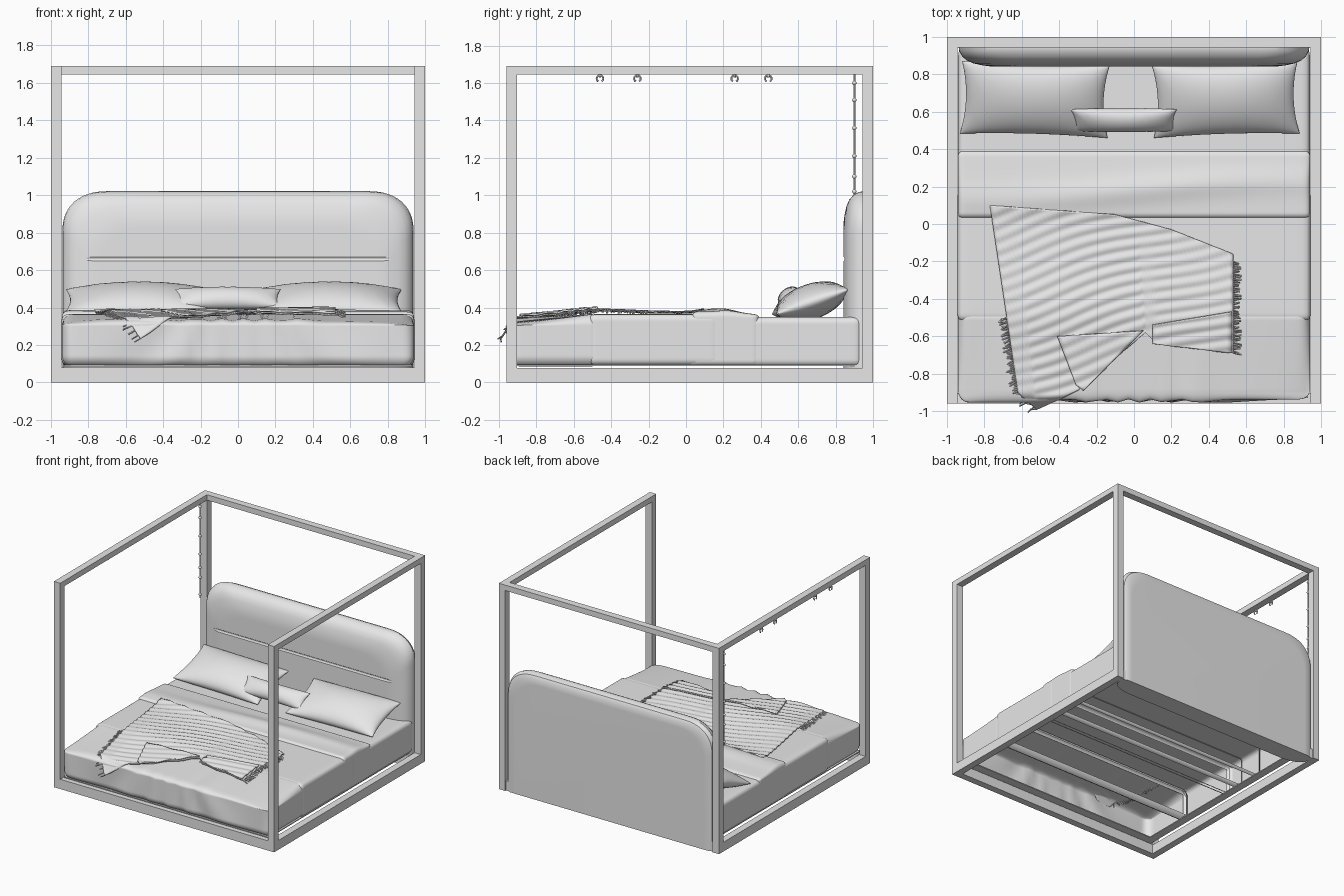
import bpy, bmesh, math, random
from mathutils import Vector, Matrix

random.seed(4)
cube = bpy.data.objects.get("Cube")
if cube:
    bpy.data.objects.remove(cube, do_unlink=True)

grey = bpy.data.materials.new("light_grey")
grey.use_nodes = True
grey.diffuse_color = (0.8, 0.8, 0.8, 1)
grey.node_tree.nodes["Principled BSDF"].inputs["Base Color"].default_value = (0.8, 0.8, 0.8, 1)


def finish(name, bm, smooth=None):
    bmesh.ops.recalc_face_normals(bm, faces=bm.faces[:])
    me = bpy.data.meshes.new(name)
    bm.to_mesh(me)
    bm.free()
    me.materials.append(grey)
    ob = bpy.data.objects.new(name, me)
    bpy.context.collection.objects.link(ob)
    if smooth:
        bpy.ops.object.select_all(action='DESELECT')
        ob.select_set(True)
        bpy.context.view_layer.objects.active = ob
        bpy.ops.object.shade_smooth_by_angle(angle=math.radians(smooth))
    return ob


def box(name, lo, hi):
    lo, hi = Vector(lo), Vector(hi)
    bm = bmesh.new()
    bmesh.ops.create_cube(bm, size=1, matrix=Matrix.Translation((lo + hi) / 2)
                          @ Matrix.Diagonal((*(hi - lo), 1)))
    return finish(name, bm)


def cover(name, lo, hi, r, cuts, open_sides, shift=None):
    """Rounded hollow cloth cover, open below and on the given sides."""
    lo, hi = Vector(lo), Vector(hi)
    mid, half = (lo + hi) / 2, (hi - lo) / 2
    bm = bmesh.new()
    bmesh.ops.create_cube(bm, size=2)
    bmesh.ops.subdivide_edges(bm, edges=bm.edges[:], cuts=cuts, use_grid_fill=True)
    outs = {}
    for v in bm.verts:
        p = Vector([math.sin(c * math.pi / 2) * h for c, h in zip(v.co, half)])
        core = Vector([max(r - h, min(h - r, c)) for c, h in zip(p, half)])
        outs[v] = (p - core).normalized()
        v.co = mid + core + outs[v] * r
    bm.normal_update()
    dirs = [Vector(d) for d in ((0, 0, -1), *open_sides)]
    gone = [f for f in bm.faces if any(f.normal.dot(d) > 0.95 for d in dirs)]
    if shift:
        for v, out in outs.items():
            v.co += shift(v.co, out)
    bmesh.ops.delete(bm, geom=gone, context='FACES')
    return finish(name, bm, 60)


def grid(name, fn, nu, nv, thick):
    bm = bmesh.new()
    rows = [[bm.verts.new(fn(i / nu, j / nv)) for i in range(nu + 1)] for j in range(nv + 1)]
    for a, b in zip(rows, rows[1:]):
        for i in range(nu):
            bm.faces.new((a[i], a[i + 1], b[i + 1], b[i]))
    ob = finish(name, bm, 60)
    mod = ob.modifiers.new("thickness", 'SOLIDIFY')
    mod.thickness, mod.offset = thick, 0


def rod(bm, a, b, r, sides=5):
    a, b = Vector(a), Vector(b)
    d = b - a
    m = Matrix.Translation((a + b) / 2) @ d.to_track_quat('Z', 'Y').to_matrix().to_4x4()
    bmesh.ops.create_cone(bm, cap_ends=True, segments=sides, radius1=r, radius2=r,
                          depth=d.length, matrix=m)


# Canopy frame: four posts, floor rails, top rails on the back and both sides
W, F, H, T = 1.0, -0.96, 1.69, 0.057
for s, side in ((1, "left"), (-1, "right")):
    x0, x1 = sorted((s * W, s * (W - T)))
    box(side + "_front_post", (x0, F, 0), (x1, F + T, H))
    box(side + "_back_post", (x0, 1 - T, 0), (x1, 1, H))
    box(side + "_floor_rail", (x0, F + T, 0), (x1, 1 - T, 0.076))
    box(side + "_top_rail", (x0, F + T, H - 0.045), (x1, 1 - T, H))
    b0, b1 = sorted((s * 0.93, s * 0.865))
    box(side + "_base_ledge", (b0, -0.93, 0.086), (b1, 0.93, 0.094))
box("front_floor_rail", (T - W, F, 0), (W - T, F + T, 0.08))
box("back_floor_rail", (T - W, 1 - T, 0), (W - T, 0.99, 0.08))
box("back_top_rail", (T - W, 1 - T, H - 0.045), (W - T, 1, H))
box("front_base_ledge", (-0.865, -0.93, 0.086), (0.865, -0.84, 0.094))
box("back_base_ledge", (-0.865, 0.83, 0.086), (0.865, 0.93, 0.094))

# Headboard: arched outline lofted through inset rings
def arch(d):
    w, top, rx, rz = 0.938 - d, 1.022 - d, 0.25, 0.22
    half = [(w, 0.0)]
    for i in range(13):
        a = i / 12 * math.pi / 2
        half.append((w - rx + rx * math.cos(a) ** 0.85, top - rz + rz * math.sin(a) ** 0.85))
    return half + [(-x, z) for x, z in reversed(half)]


bm = bmesh.new()
rings = []
for d, y in ((0.08, 0.999), (0.035, 0.998), (0.012, 0.985), (0, 0.955), (0.004, 0.925),
             (0.02, 0.895), (0.045, 0.873), (0.08, 0.858), (0.13, 0.847), (0.17, 0.842), (0.2, 0.842)):
    rings.append([bm.verts.new((x, y, z)) for x, z in arch(d)])
n = len(rings[0])
for a, b in zip(rings, rings[1:]):
    for i in range(n):
        bm.faces.new((a[i], a[(i + 1) % n], b[(i + 1) % n], b[i]))
bm.faces.new(rings[0])
bm.faces.new(rings[-1])
headboard = finish("headboard", bm, 35)

# Long tufted crease across the headboard
bm = bmesh.new()
rod(bm, (-0.81, 0.836, 0.66), (0.81, 0.836, 0.66), 0.013, 12)
crease = finish("crease_cutter", bm)
crease.hide_render = True
crease.hide_viewport = True
cut = headboard.modifiers.new("crease", 'BOOLEAN')
cut.operation, cut.object = 'DIFFERENCE', crease

# Bedding: hollow covers joined end to end
FRONT, BACK = (0, -1, 0), (0, 1, 0)
cover("mattress", (-0.939, 0.0, 0.085), (0.939, 0.94, 0.35), 0.035, 30, [FRONT])


def front_folds(p, out):
    up = max(0, out.z)
    toe = max(0, min(1, (-0.5 - p.y) / 0.4))
    wave = math.sin(p.x * 23 + 2 * math.sin(p.x * 5) + p.z * 14 * math.sin(p.x * 4))
    sag = -toe * (0.03 + 0.035 * abs(p.x) ** 6)
    return Vector((0, 0.009 * wave * min(0, out.y), up * (sag + 0.007 * wave * toe)))


cover("duvet_front", (-0.94, -0.945, 0.083), (0.94, -0.45, 0.365), 0.06, 50, [BACK], front_folds)
cover("blanket_middle", (-0.942, -0.52, 0.09), (0.942, 0.18, 0.365), 0.035, 30, [FRONT, BACK])


def fold_waves(p, out):
    crest = math.exp(-((p.y - 0.18 - 0.05 * math.sin(p.x * 2)) / 0.07) ** 2)
    slope = 0.08 * max(0, p.y - 0.2)
    return Vector((0, 0, max(0, out.z) * (0.018 * crest * math.exp(-p.x ** 2) - slope)))


cover("folded_cover", (-0.941, 0.03, 0.088), (0.941, 0.39, 0.378), 0.03, 40, [FRONT, BACK], fold_waves)


# Pillows with pinched corners
def pillow(name, centre, a, b, t, tilt, turn=0):
    bm = bmesh.new()
    k = 28
    for s in (1, -1):
        rows = []
        for j in range(k + 1):
            row = []
            for i in range(k + 1):
                u, v = (math.sin((c / k - 0.5) * math.pi) for c in (i, j))
                puff = (max(0, 1 - u * u) * max(0, 1 - v * v)) ** 0.5
                crinkle = 0.003 * math.sin(26 * u + 7 * v) * puff * abs(v)
                row.append(bm.verts.new((a * u * (1 - 0.07 * (1 - v * v)),
                                         b * v * (1 - 0.07 * (1 - u * u)),
                                         s * t * puff + crinkle)))
            rows.append(row)
        for p, q in zip(rows, rows[1:]):
            for i in range(k):
                bm.faces.new((p[i], p[i + 1], q[i + 1], q[i]))
    bmesh.ops.remove_doubles(bm, verts=bm.verts[:], dist=0.0005)
    m = Matrix.Translation(centre) @ Matrix.Rotation(turn, 4, 'Z') @ Matrix.Rotation(tilt, 4, 'X')
    bm.transform(m)
    finish(name, bm, 70)


pillow("right_pillow", (-0.53, 0.665, 0.43), 0.395, 0.205, 0.095, 0.33, -0.03)
pillow("left_pillow", (0.49, 0.665, 0.43), 0.39, 0.205, 0.095, 0.33, 0.03)
pillow("small_cushion", (-0.055, 0.555, 0.45), 0.285, 0.075, 0.055, 0.7)


# Rumpled throw, ruled between a top and a bottom edge
def along(pts, u):
    for (u0, x0, y0), (u1, x1, y1) in zip(pts, pts[1:]):
        if u <= u1:
            f = (u - u0) / (u1 - u0)
            return Vector((x0 + f * (x1 - x0), y0 + f * (y1 - y0)))
    return Vector(pts[-1][1:])


TOP = ((0, -0.77, 0.1), (0.5, -0.1, 0.05), (0.75, 0.2, -0.03), (1, 0.53, -0.16))
LOW = ((0, -0.62, -0.9), (0.1, -0.52, -0.99), (0.28, -0.3, -0.89), (0.6, 0.06, -0.58),
       (0.66, 0.12, -0.64), (1, 0.53, -0.69))


def drape(x, y, lift=0):
    wave = math.sin(95 * (y - 0.28 * x) + 2.5 * math.sin(5 * x + 3 * y))
    z = 0.374 + 0.012 * math.exp(-((y + 0.45) / 0.22) ** 2) + 0.004 * wave + lift
    z += 0.016 * math.exp(-((y - 0.12) / 0.07) ** 2)
    z -= 0.07 * max(0, -0.5 - y) + 1.5 * max(0, -0.92 - y)
    return Vector((x, y, z))


def throw_point(u, v):
    p = along(TOP, u).lerp(along(LOW, u), v)
    return drape(p.x, p.y)


grid("throw", throw_point, 60, 120, 0.008)


# Turned-back flaps on the throw
def flap(name, a, b, c, d):
    a, b, c, d = map(Vector, (a, b, c, d))

    def point(u, v):
        p = a.lerp(b, u).lerp(d.lerp(c, u), v)
        return drape(p.x, p.y, 0.012)
    grid(name, point, 16, 24, 0.01)


flap("right_flap", (0.1, -0.54), (0.52, -0.47), (0.52, -0.69), (0.1, -0.64))
flap("front_flap", (-0.41, -0.6), (0.05, -0.57), (-0.27, -0.89), (-0.31, -0.86))

# Fringes along both short ends
bm = bmesh.new()
for i in range(46):
    f = i / 45
    p = throw_point(1, 0.08 + 0.92 * f)
    rod(bm, p, p + Vector((random.uniform(0.025, 0.045), random.uniform(-.012, .012), -0.012)), 0.004)
    p = throw_point(0, 0.6 + 0.4 * f / 0.85) if f < 0.85 else throw_point((f - 0.85) / 1.5, 1)
    rod(bm, p, p + Vector((random.uniform(-0.05, -0.03), random.uniform(-0.03, 0.01), -0.02)), 0.004)
finish("throw_fringe", bm)

# Small hooks under the right top rail
bm = bmesh.new()
for y in (-0.46, -0.26, 0.26, 0.44):
    pts = [(-0.992, y + 0.018 * math.cos(a), 1.624 + 0.018 * math.sin(a))
           for a in (math.radians(d) for d in range(-60, 241, 30))]
    for p, q in zip(pts, pts[1:]):
        rod(bm, p, q, 0.005, 6)
    rod(bm, (-0.992, y, 1.63), (-0.992, y, 1.65), 0.006, 6)
finish("rail_hooks", bm)

# Hanging cord with knots beside the right back post
bm = bmesh.new()
rod(bm, (-0.975, 0.9, 0.85), (-0.975, 0.9, 1.65), 0.005, 8)
for z in (0.88, 1.02, 1.1, 1.21, 1.36, 1.51, 1.6):
    bmesh.ops.create_uvsphere(bm, u_segments=10, v_segments=6, radius=0.012,
                              matrix=Matrix.Translation((-0.975, 0.9, z)))
finish("hanging_cord", bm, 40)
